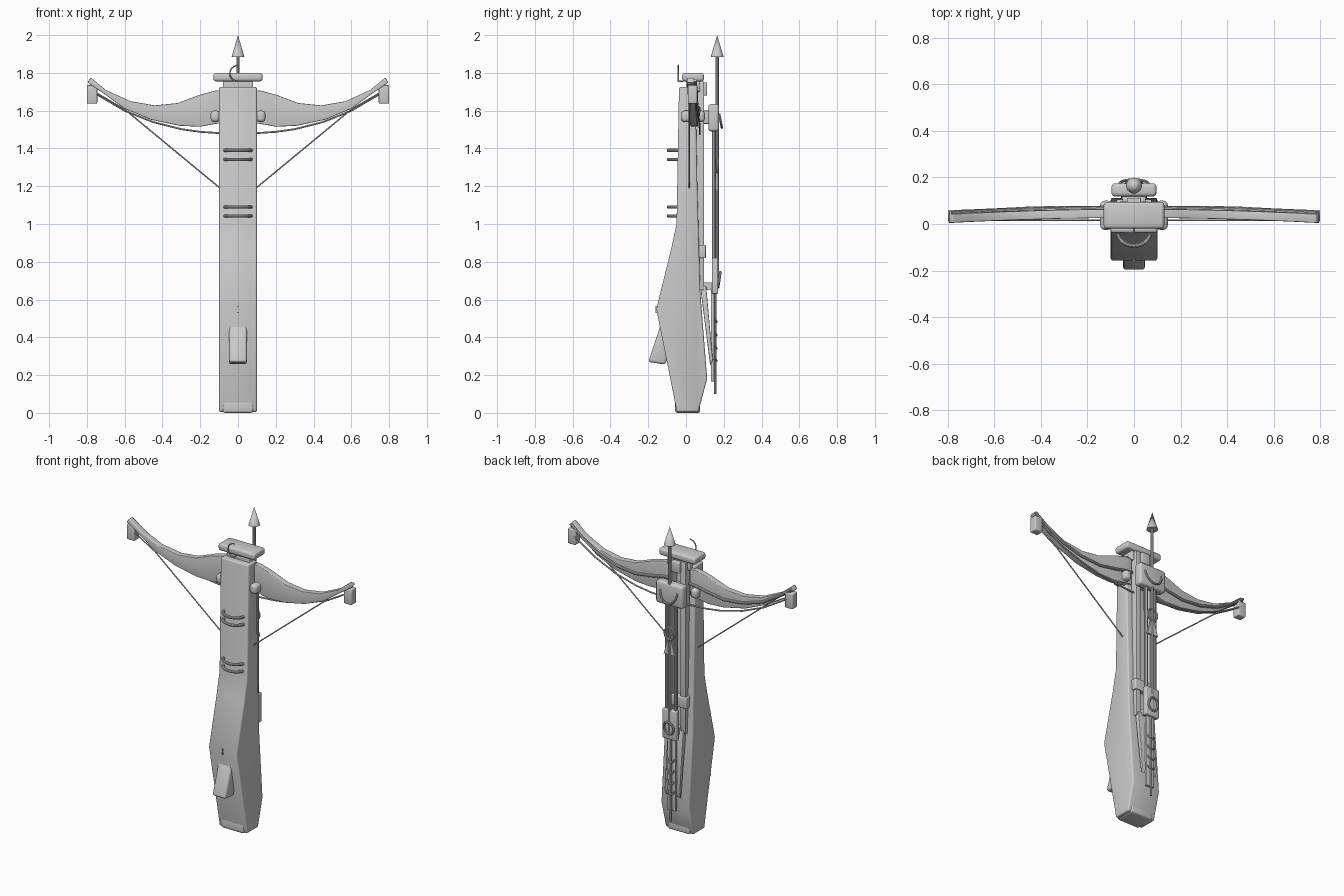
import bpy, bmesh, math
from mathutils import Vector

if "Cube" in bpy.data.objects:
    bpy.data.objects.remove(bpy.data.objects["Cube"])


def finish(ob, bevel=0.0, segs=3):
    bpy.ops.object.select_all(action='DESELECT')
    ob.select_set(True)
    bpy.context.view_layer.objects.active = ob
    if bevel:
        m = ob.modifiers.new("bevel", 'BEVEL')
        m.width, m.segments, m.limit_method = bevel, segs, 'ANGLE'
        m.angle_limit = math.radians(40)
        bpy.ops.object.modifier_apply(modifier=m.name)
    bpy.ops.object.shade_smooth_by_angle(angle=math.radians(35))
    return ob


def solid(name, verts, faces, bevel=0.0):
    me = bpy.data.meshes.new(name)
    me.from_pydata(verts, [], faces)
    bm = bmesh.new()
    bm.from_mesh(me)
    bmesh.ops.recalc_face_normals(bm, faces=bm.faces)
    bm.to_mesh(me)
    bm.free()
    ob = bpy.data.objects.new(name, me)
    bpy.context.collection.objects.link(ob)
    return finish(ob, bevel)


def prism(name, pts, x0, x1, bevel=0.0):
    """Side profile of (y, z) points, extruded from x0 to x1."""
    n = len(pts)
    verts = [(x, y, z) for x in (x0, x1) for y, z in pts]
    faces = [list(range(n)), list(range(n, 2 * n))]
    faces += [[i, (i + 1) % n, n + (i + 1) % n, n + i] for i in range(n)]
    return solid(name, verts, faces, bevel)


def box(name, x0, x1, y0, y1, z0, z1, bevel=0.0):
    return prism(name, [(y0, z0), (y1, z0), (y1, z1), (y0, z1)], x0, x1, bevel)


def tube(name, pts, r, closed=False):
    cu = bpy.data.curves.new(name, 'CURVE')
    cu.dimensions = '3D'
    cu.bevel_depth, cu.bevel_resolution, cu.use_fill_caps = r, 3, True
    sp = cu.splines.new('POLY')
    sp.points.add(len(pts) - 1)
    for p, c in zip(sp.points, pts):
        p.co = (*c, 1)
    sp.use_cyclic_u = closed
    ob = bpy.data.objects.new(name, cu)
    bpy.context.collection.objects.link(ob)
    bpy.ops.object.select_all(action='DESELECT')
    ob.select_set(True)
    bpy.context.view_layer.objects.active = ob
    bpy.ops.object.convert(target='MESH')
    return finish(bpy.context.object)


def arc(c, u, v, a0, a1, n=20):
    """Points c + u cos a + v sin a, for angles in degrees."""
    c, u, v = Vector(c), Vector(u), Vector(v)
    angs = [math.radians(a0 + (a1 - a0) * i / n) for i in range(n + 1)]
    return [tuple(c + u * math.cos(a) + v * math.sin(a)) for a in angs]


# Stock, grip and butt plate
prism("stock", [(-.05, 0.005), (.065, 0.005), (.112, .18), (.075, .65), (.06, 1.2), (.05, 1.725),
                (-.037, 1.725), (-.05, 1.0), (-.078, .87), (-.157, .55), (-.055, .04)],
      -.1, .1, .009)
prism("grip", [(-.135, .465), (-.2, .27), (-.11, .256), (-.06, .40), (-.09, .465)], -.047, .047, .013)
box("butt_plate", -.08, .08, -.058, .075, 0, .065, .012)
box("front_pin", -.004, .004, -.162, -.14, .53, .565)

# Head block and the cross clamp that holds the limbs
box("head_block", -.13, .13, -.02, .095, 1.755, 1.8, .014)
box("head_neck", -.08, .08, 0, .075, 1.70, 1.76, .005)
for s in (-1, 1):
    box("limb_clamp", *sorted((s * .095, s * .145)), -.025, .1, 1.54, 1.6, .018)
tube("head_hook", arc((0, -.04, 1.797), (.043, 0, 0), (0, 0, .043), 90, 270), .004)
tube("head_hook_stem", [(0, -.04, 1.755), (0, .02, 1.76)], .004)

# Half-ring bands on the front of the stock
for z in (1.39, 1.342, 1.09, 1.043):
    tube("front_band", arc((0, -.035, z), (.07, 0, 0), (0, -.058, 0), 0, -180 + 360, 24), .009)

# Curved limbs, tip blocks, back cables and drawn string
upper = [(.07, 1.71), (.12, 1.706), (.2, 1.685), (.32, 1.64), (.44, 1.628), (.57, 1.65), (.70, 1.71), (.78, 1.775)]
lower = [(.07, 1.535), (.12, 1.53), (.2, 1.515), (.31, 1.52), (.46, 1.552), (.6, 1.61), (.71, 1.69), (.797, 1.75)]


def back(x):
    return .064 - .022 * (x / .8) ** 2


for s in (-1, 1):
    verts, faces = [], []
    for (xu, zu), (xl, zl) in zip(upper, lower):
        verts += [(s * xu, back(xu) - .038, zu), (s * xu, back(xu), zu),
                  (s * xl, back(xl), zl), (s * xl, back(xl) - .038, zl)]
    n = len(upper)
    for i in range(n - 1):
        for k in range(4):
            a, b = 4 * i + k, 4 * i + (k + 1) % 4
            faces.append([a, b, b + 4, a + 4])
    faces += [[0, 1, 2, 3], [4 * n - 4, 4 * n - 3, 4 * n - 2, 4 * n - 1]]
    solid("limb", verts, faces, .004)
    box("limb_tip", *sorted((s * .745, s * .8)), .01, .06, 1.637, 1.735, .006)
    tube("limb_rib", [(s * (xu + xl) / 2, back(xu) + .004, zu * .45 + zl * .55)
                      for (xu, zu), (xl, zl) in zip(upper, lower)], .009)
    tube("back_cable", [(s * x, y, z) for x, y, z in (
        (.77, .055, 1.70), (.6, .062, 1.60), (.45, .07, 1.54), (.3, .073, 1.502),
        (.2, .073, 1.488), (.05, .073, 1.478))], .005)
    tube("bow_string", [(s * .76, .016, 1.70), (s * .6, .016, 1.607), (s * .095, .016, 1.19)], .004)

# Rails along the back of the stock
for s in (-1, 1):
    box("stock_rail", s * .045 - .018, s * .045 + .018, .045, .096, .65, 1.755, .004)
    tube("guide_rod", [(s * .032, .148, .7), (s * .032, .148, 1.6)], .011)
box("rail_stop", -.075, .075, .06, .105, .82, .89, .005)
box("top_catch", -.03, .03, .08, .112, 1.68, 1.75, .005)

# Bolt carrier: front block, sliding block and lower plate
box("carrier_block", -.097, .097, .118, .175, 1.49, 1.635, .016)
box("carrier_bracket", -.05, .05, .05, .13, 1.53, 1.6, .005)
box("slide_block", -.05, .05, .137, .17, .63, .82, .006)
box("slide_bracket", -.03, .03, .06, .145, .65, .69)
box("lower_plate", -.03, .03, .132, .15, .165, .66, .004)
prism("trigger_lever", [(.075, .67), (.107, .67), (.142, .28), (.128, .25)], -.055, .055, .004)

# Curved handles, pull rings and tag on the carrier
tube("carrier_handle", arc((0, .175, 1.585), (.06, 0, 0), (0, .015, -.075), 0, 180), .006)
tube("pull_ring", arc((0, .168, 1.31), (.034, 0, 0), (0, 0, .038), 0, 342, 19), .007, True)
solid("ring_tag", [(x, y, z) for y in (.158, .17) for x, z in
                   ((-.012, 1.27), (.012, 1.27), (.04, 1.175), (-.04, 1.175))],
      [[0, 1, 2, 3], [4, 5, 6, 7], [0, 1, 5, 4], [1, 2, 6, 5], [2, 3, 7, 6], [3, 0, 4, 7]])
tube("slide_ring", arc((0, .176, .705), (.034, 0, 0), (0, .006, .04), 0, 342, 19), .007, True)
for z in (.5, .43, .36, .295):
    tube("plate_step", arc((0, .153, z), (.024, 0, 0), (0, .01, -.02), 0, 180, 10), .005)

# Bolt: shaft with a cone head
tube("bolt_shaft", [(0, .165, .66), (0, .165, 1.9)], .009)
tube("bolt_tail", [(0, .154, .1), (0, .154, .7)], .007)
bpy.ops.mesh.primitive_cone_add(vertices=24, radius1=.034, radius2=0, depth=.115, location=(0, .165, 1.9425))
bpy.context.object.name = "bolt_head"
finish(bpy.context.object)
